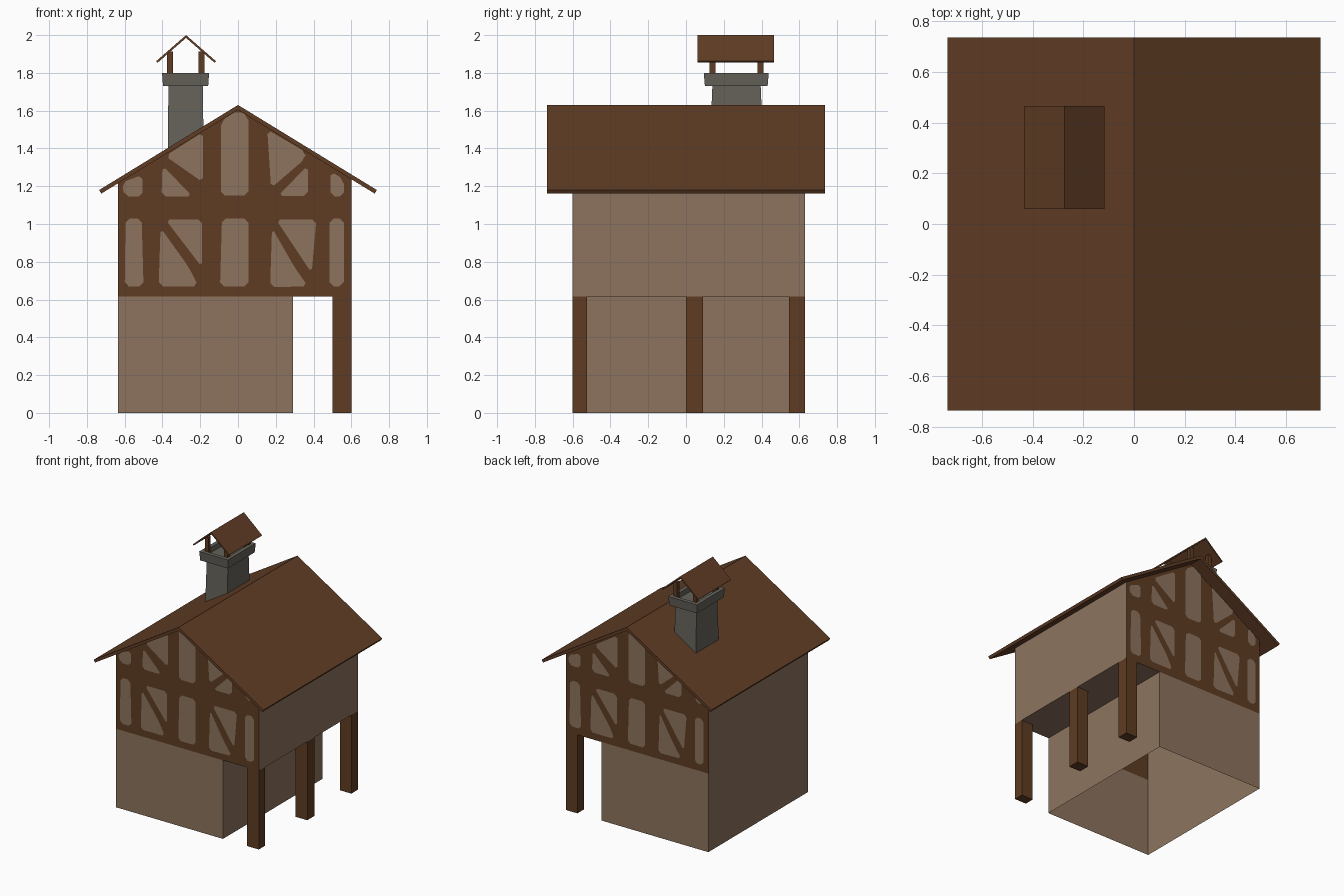
import bpy, bmesh
from mathutils import Vector

if "Cube" in bpy.data.objects:
    bpy.data.objects.remove(bpy.data.objects["Cube"])


def material(name, rgb):
    lin = [((c / 255 + 0.055) / 1.055) ** 2.4 for c in rgb]
    m = bpy.data.materials.new(name)
    m.diffuse_color = (*lin, 1)
    m.use_nodes = True
    m.node_tree.nodes["Principled BSDF"].inputs["Base Color"].default_value = m.diffuse_color
    return m


PLASTER = material("plaster", (141, 116, 95))
TIMBER = material("timber brown", (95, 60, 34))
ROOF = material("roof brown", (97, 61, 37))
STONE = material("chimney grey", (101, 98, 90))


def make(name, verts, faces, *mats):
    me = bpy.data.meshes.new(name)
    me.from_pydata(verts, [], faces)
    for m in mats:
        me.materials.append(m)
    ob = bpy.data.objects.new(name, me)
    bpy.context.collection.objects.link(ob)
    return ob


def fix_normals(ob):
    bm = bmesh.new()
    bm.from_mesh(ob.data)
    bmesh.ops.recalc_face_normals(bm, faces=bm.faces)
    bm.to_mesh(ob.data)
    bm.free()
    return ob


def prism(name, profile, y0, y1, mat):
    """Extrude an (x, z) profile from y0 to y1."""
    n = len(profile)
    verts = [(x, y, z) for y in (y0, y1) for x, z in profile]
    faces = [(i, (i + 1) % n, (i + 1) % n + n, i + n) for i in range(n)]
    faces += [tuple(range(n)), tuple(range(n, 2 * n))]
    return fix_normals(make(name, verts, faces, mat))


def box(name, x0, x1, y0, y1, z0, z1, mat):
    return prism(name, [(x0, z0), (x1, z0), (x1, z1), (x0, z1)], y0, y1, mat)


def lofted(name, rings, mat):
    """Join rectangular rings (x0, x1, y0, y1, z) in order and close both ends."""
    verts, faces = [], []
    for x0, x1, y0, y1, z in rings:
        verts += [(x0, y0, z), (x1, y0, z), (x1, y1, z), (x0, y1, z)]
    for r in range(len(rings) - 1):
        for i in range(4):
            a, b = r * 4 + i, r * 4 + (i + 1) % 4
            faces.append((a, b, b + 4, a + 4))
    last = len(verts) - 4
    faces += [(3, 2, 1, 0), tuple(range(last, last + 4))]
    return fix_normals(make(name, verts, faces, mat))


def gabled_roof(name, cx, half, apex, eave, t, y0, y1):
    """Thin folded roof with square-cut eaves."""
    d = Vector((half, eave - apex)).normalized()
    nx, nz = d.y * t, -d.x * t          # inward offset on the right slope
    drop = t / d.x
    prof = [(cx, apex), (cx + half, eave), (cx + half + nx, eave + nz),
            (cx, apex - drop), (cx - half - nx, eave + nz), (cx - half, eave)]
    return prism(name, prof, y0, y1, ROOF)


# house walls: L-shaped shell, open underneath and under the roof
YF, YB = -0.60, 0.63
outline = [(-0.635, 0), (0.29, 0), (0.29, 0.615), (0.60, 0.615), (0.60, 1.248),
           (0, 1.615), (-0.635, 1.226), (-0.635, 0.615)]
verts = [(x, y, z) for y in (YF, YB) for x, z in outline]
faces = [(a, b, b + 8, a + 8) for a, b in ((1, 2), (2, 3), (3, 4), (6, 7), (7, 0))]
faces += [(0, 1, 2, 7), (8, 15, 10, 9)]                              # lower walls
faces += [(7, 2, 3, 4, 5, 6), (14, 13, 12, 11, 10, 15)]              # timber gables
walls = make("house_walls", verts, [tuple(reversed(f)) if i < 5 else f
                                    for i, f in enumerate(faces)], PLASTER, TIMBER)
for p in walls.data.polygons:
    if len(p.vertices) == 6:
        p.material_index = 1

# plaster panes between the timber framing, counter-clockwise seen from outside
panes = [
    [(-.60, .67), (-.50, .67), (-.51, 1.03), (-.595, 1.03)],
    [(-.42, .67), (-.21, .67), (-.26, .77), (-.41, .98)],
    [(-.19, .77), (-.19, 1.025), (-.385, 1.025)],
    [(-.095, .67), (.055, .67), (.055, 1.03), (-.085, 1.03)],
    [(.17, .665), (.37, .67), (.30, .77), (.18, .98)],
    [(.39, .74), (.415, 1.025), (.20, 1.025)],
    [(.485, .67), (.56, .67), (.56, 1.03), (.485, 1.03)],
    [(-.60, 1.145), (-.505, 1.145), (-.505, 1.26), (-.615, 1.22)],
    [(-.405, 1.145), (-.24, 1.145), (-.40, 1.31)],
    [(-.185, 1.22), (-.185, 1.487), (-.385, 1.36)],
    [(-.09, 1.15), (.055, 1.15), (.055, 1.57), (0, 1.602), (-.09, 1.545)],
    [(.175, 1.19), (.355, 1.345), (.36, 1.38), (.155, 1.50)],
    [(.21, 1.148), (.37, 1.148), (.37, 1.31)],
    [(.49, 1.145), (.56, 1.145), (.56, 1.235), (.49, 1.28)],
]


def clip_corners(poly, r=0.022):
    out = []
    for i, p in enumerate(poly):
        p = Vector(p)
        for q in (poly[i - 1], poly[(i + 1) % len(poly)]):
            out.append(p + (Vector(q) - p).normalized() * r)
    return out


for side in ("front", "back"):
    verts, faces = [], []
    for pane in panes:
        start = len(verts)
        for u, z in clip_corners(pane):
            verts.append((u, YF - 0.004, z) if side == "front"
                         else (-0.035 - u, YB + 0.004, z))
        faces.append(tuple(range(start, len(verts))))
    make(side + "_plaster_panes", verts, faces, PLASTER)

# posts carrying the overhang
for name, y0, y1 in (("front", YF, -0.525), ("middle", 0.0, 0.09), ("back", 0.545, YB)):
    box(name + "_post", 0.50, 0.60, y0, y1, 0, 0.62, TIMBER)

# main roof
gabled_roof("main_roof", 0, 0.735, 1.63, 1.18, 0.022, -0.735, 0.735)

# chimney: tapered shaft, hollow collar
lofted("chimney_shaft", [(-.372, -.183, .125, .41, 1.38),
                         (-.368, -.185, .14, .395, 1.74)], STONE)
lofted("chimney_collar", [(-.397, -.158, .10, .432, 1.73),
                          (-.402, -.153, .094, .438, 1.80),
                          (-.372, -.183, .124, .408, 1.80),
                          (-.372, -.183, .124, .408, 1.76)], STONE)

# chimney cover on four small posts
for i, x in enumerate((-0.36, -0.193)):
    for j, y in enumerate((0.14, 0.394)):
        box(f"chimney_post_{i}{j}", x - .015, x + .015, y - .015, y + .015, 1.76, 1.912, TIMBER)
gabled_roof("chimney_roof", -0.275, 0.158, 2.0, 1.862, 0.011, 0.06, 0.465)
